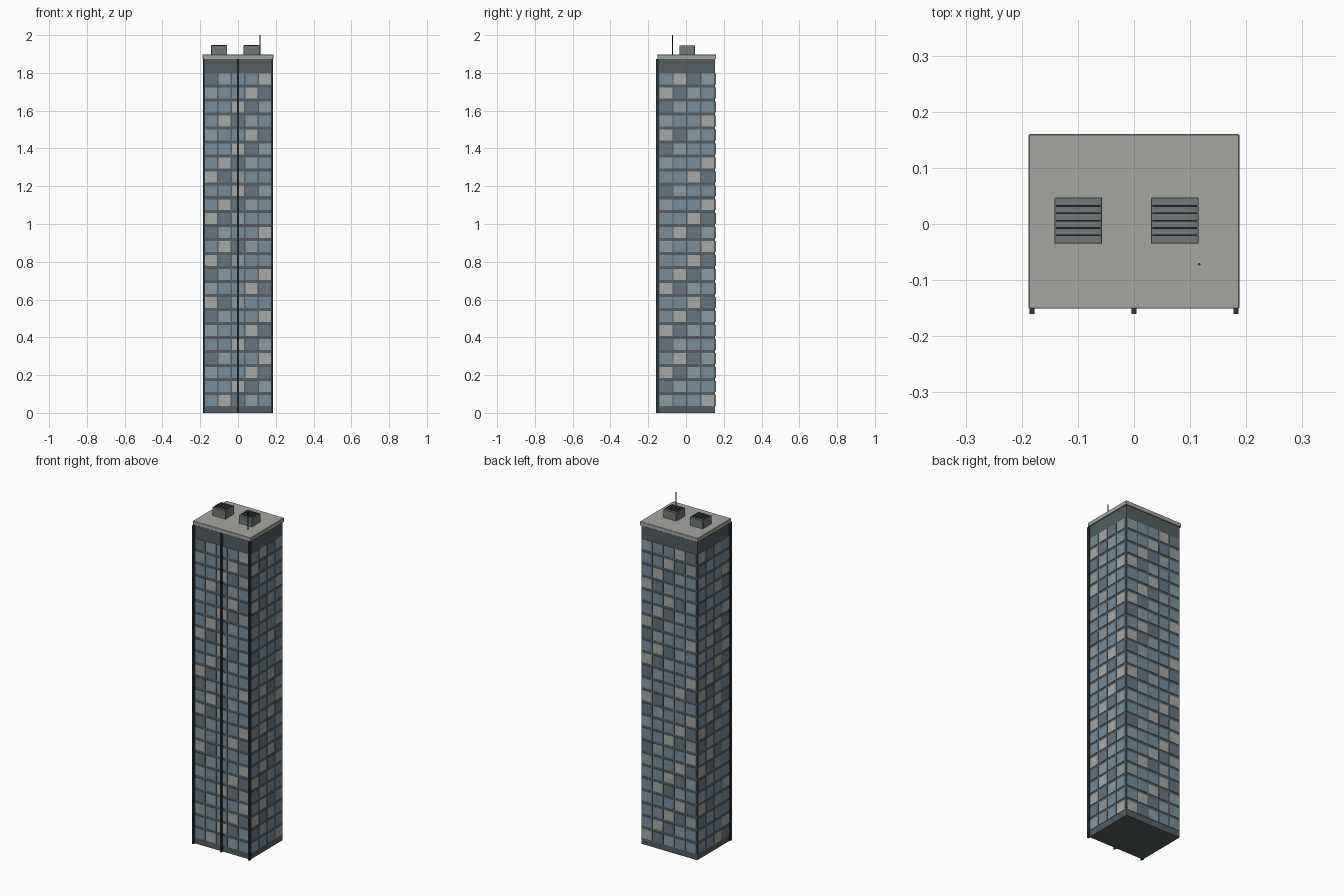
import bpy, bmesh
from mathutils import Matrix, Vector

if "Cube" in bpy.data.objects:
    bpy.data.objects.remove(bpy.data.objects["Cube"])


def material(name, rgb):
    m = bpy.data.materials.new(name)
    m.diffuse_color = (*rgb, 1)
    m.use_nodes = True
    m.node_tree.nodes["Principled BSDF"].inputs["Base Color"].default_value = m.diffuse_color
    return m


FRAME = material("frame_grey", (0.09, 0.11, 0.12))
DARK = material("dark_metal", (0.03, 0.037, 0.042))
ROOF = material("roof_concrete", (0.38, 0.38, 0.36))
UNIT = material("unit_grey", (0.17, 0.19, 0.19))
GLASS = [material("glass_blue", (0.19, 0.27, 0.33)),
         material("glass_dark", (0.14, 0.18, 0.22)),
         material("glass_grey", (0.27, 0.33, 0.36)),
         material("glass_light", (0.38, 0.40, 0.39))]


def boxes(name, spans, mats, bevel=0.0):
    """One object from boxes given as (x0, x1, y0, y1, z0, z1, material index)."""
    bm = bmesh.new()
    for x0, x1, y0, y1, z0, z1, mi in spans:
        mat = (Matrix.Translation(((x0 + x1) / 2, (y0 + y1) / 2, (z0 + z1) / 2))
               @ Matrix.Diagonal((x1 - x0, y1 - y0, z1 - z0, 1)))
        vs = bmesh.ops.create_cube(bm, size=1, matrix=mat)["verts"]
        for f in {f for v in vs for f in v.link_faces}:
            f.material_index = mi
    me = bpy.data.meshes.new(name)
    bm.to_mesh(me)
    bm.free()
    for m in mats:
        me.materials.append(m)
    ob = bpy.data.objects.new(name, me)
    bpy.context.collection.objects.link(ob)
    if bevel:
        mod = ob.modifiers.new("bevel", "BEVEL")
        mod.width = bevel
        mod.segments = 1
    return ob


HX, HY, CY = 0.182, 0.150, 0.0045      # tower half sizes and y centre
ROWS, PITCH, Z0, WIN_H = 24, 0.0740, 0.037, 0.058
OUT = 0.003                            # how far the glass stands out

# Tower core and roof slab
boxes("tower_body", [(-HX, HX, CY - HY, CY + HY, 0, 1.873, 0)], [FRAME])
boxes("roof_slab", [(-0.188, 0.188, -0.151, 0.160, 1.873, 1.897, 0)], [ROOF], 0.0015)


# Window grid on one facade: along the wall direction, facing the normal
def facade(name, cols, half, depth, normal, shift):
    n = Vector(normal)
    t = Vector((-n.y, n.x, 0))
    pitch = (2 * half - 0.006) / cols
    spans = []
    for r in range(ROWS):
        z = Z0 + r * PITCH
        for c in range(cols):
            u = (c - (cols - 1) / 2) * pitch
            w = pitch / 2 - 0.0035
            a = t * (u - w) + n * (depth - 0.004)
            b = t * (u + w) + n * (depth + OUT)
            k = (r * 3 + c * 2 + r // 4 + shift) % 5
            mi = (0, 2, 3, 0, 1)[k]
            spans.append((min(a.x, b.x), max(a.x, b.x), min(a.y, b.y) + CY,
                          max(a.y, b.y) + CY, z, z + WIN_H, mi))
    boxes(name, spans, GLASS)


facade("front_windows", 5, HX, HY, (0, -1, 0), 0)
facade("back_windows", 5, HX, HY, (0, 1, 0), 2)
facade("right_windows", 4, HY, HX, (1, 0, 0), 1)
facade("left_windows", 4, HY, HX, (-1, 0, 0), 3)

# Vertical fins on the front
boxes("front_fins", [(x - 0.0045, x + 0.0045, -0.160, -0.142, 0, 1.873, 0)
                     for x in (-0.182, 0, 0.182)], [DARK])

# Rooftop cooling units with slatted tops
for side, x0 in (("left", -0.142), ("right", 0.030)):
    boxes(side + "_roof_unit", [(x0, x0 + 0.085, -0.035, 0.047, 1.895, 1.945, 0)],
          [UNIT], 0.001)
    boxes(side + "_unit_slats", [(x0 + 0.003, x0 + 0.082, y - 0.0015, y + 0.0015,
                                  1.943, 1.948, 0)
                                 for y in (-0.020, -0.007, 0.006, 0.019, 0.032)], [DARK])

# Antenna mast
bpy.ops.mesh.primitive_cylinder_add(vertices=8, radius=0.0025, depth=0.105,
                                    location=(0.116, -0.072, 1.9475))
mast = bpy.context.object
mast.name = "antenna_mast"
mast.data.materials.append(DARK)
